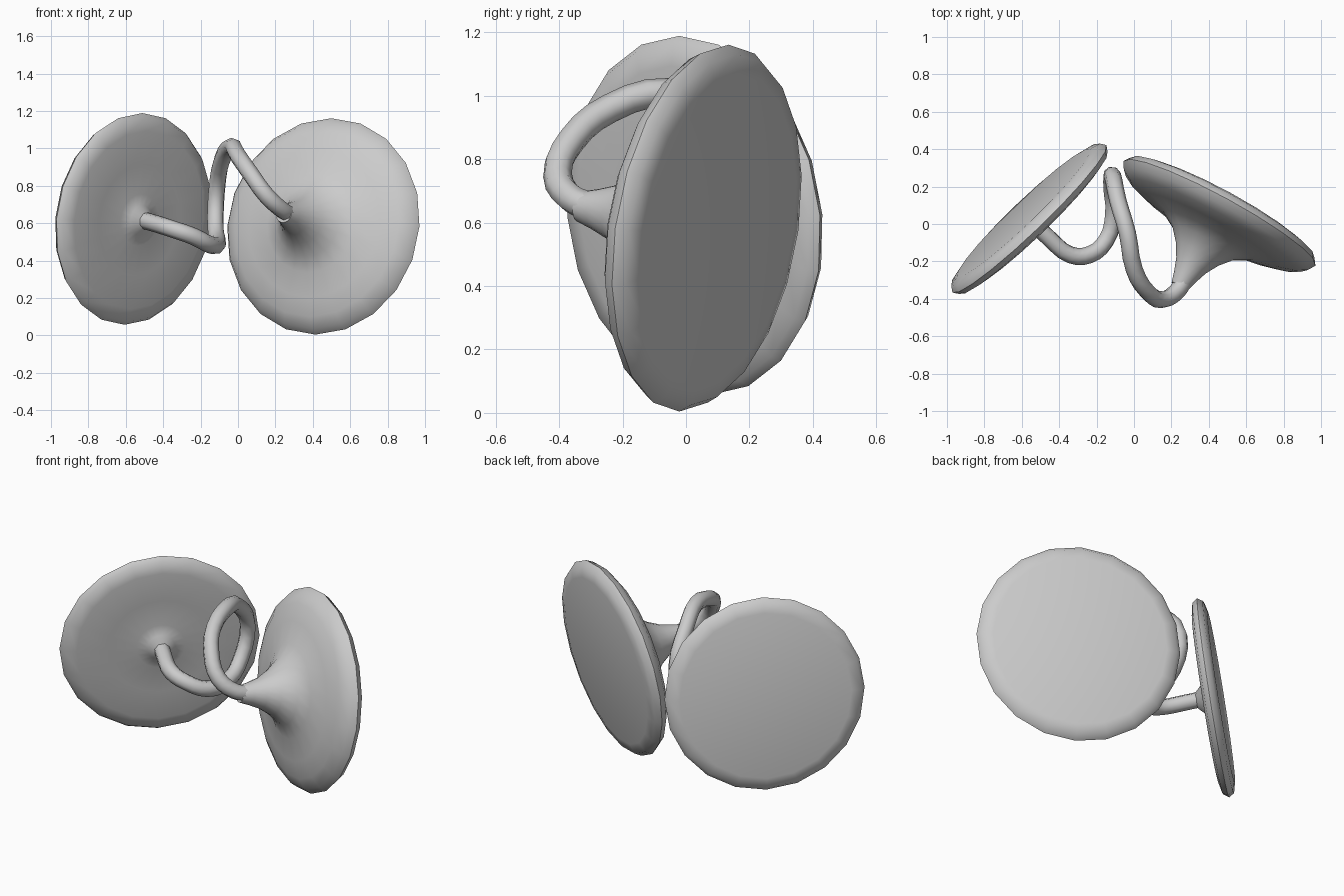
import bpy, bmesh, math
from mathutils import Vector

if "Cube" in bpy.data.objects:
    bpy.data.objects.remove(bpy.data.objects["Cube"])


def smooth(obj, angle=50):
    bpy.ops.object.select_all(action='DESELECT')
    obj.select_set(True)
    bpy.context.view_layer.objects.active = obj
    bpy.ops.object.shade_smooth_by_angle(angle=math.radians(angle))


def lathe(name, profile, centre, axis, sides=20):
    """Spin (radius, height) points about an axis through centre."""
    bm = bmesh.new()
    rings = []
    for r, h in profile:
        rings.append([bm.verts.new((r * math.cos(2 * math.pi * i / sides),
                                    r * math.sin(2 * math.pi * i / sides), h))
                      for i in range(sides)])
    for a, b in zip(rings, rings[1:]):
        for i in range(sides):
            j = (i + 1) % sides
            bm.faces.new((a[i], a[j], b[j], b[i]))
    bm.faces.new(rings[0][::-1])
    bm.faces.new(rings[-1])
    bmesh.ops.recalc_face_normals(bm, faces=bm.faces)
    mesh = bpy.data.meshes.new(name)
    bm.to_mesh(mesh)
    bm.free()
    obj = bpy.data.objects.new(name, mesh)
    bpy.context.collection.objects.link(obj)
    obj.location = centre
    obj.rotation_mode = 'QUATERNION'
    obj.rotation_quaternion = Vector(axis).to_track_quat('Z', 'Y')
    smooth(obj)
    return obj


# Right disc: flat back, domed front flaring into the stem
lathe("right_disc",
      [(0.5, 0), (0.56, 0.015), (0.585, 0.05), (0.56, 0.09), (0.5, 0.125),
       (0.4, 0.155), (0.27, 0.185), (0.19, 0.23), (0.13, 0.3), (0.09, 0.37),
       (0.065, 0.44), (0.048, 0.5)],
      (0.48, 0.1, 0.575), (-0.478, -0.878, 0.153))

# Left disc: thin, flat back, small point where the stem joins
lathe("left_disc",
      [(0.49, 0), (0.55, 0.015), (0.57, 0.045), (0.55, 0.075), (0.48, 0.09),
       (0.3, 0.09), (0.14, 0.092), (0.08, 0.105), (0.045, 0.14)],
      (-0.59, 0.06, 0.628), (0.69, -0.72, -0.12))

# Curled stem looping once between the discs
path = [(0.27, -0.3, 0.65), (0.23, -0.36, 0.675), (0.15, -0.405, 0.75),
        (0.07, -0.36, 0.86), (0.0, -0.24, 0.96), (-0.035, -0.05, 1.01),
        (-0.085, 0.12, 0.94), (-0.115, 0.26, 0.76), (-0.12, 0.2, 0.57),
        (-0.11, 0.05, 0.49), (-0.15, -0.09, 0.485), (-0.24, -0.165, 0.53),
        (-0.34, -0.165, 0.565), (-0.45, -0.08, 0.6), (-0.54, 0.01, 0.625)]
curve = bpy.data.curves.new("stem", 'CURVE')
curve.dimensions = '3D'
curve.bevel_depth = 0.046
curve.bevel_resolution = 2
curve.resolution_u = 3
curve.use_fill_caps = True
spline = curve.splines.new('BEZIER')
spline.bezier_points.add(len(path) - 1)
for point, co in zip(spline.bezier_points, path):
    point.co = co
    point.handle_left_type = point.handle_right_type = 'AUTO'
stem = bpy.data.objects.new("stem", curve)
bpy.context.collection.objects.link(stem)
bpy.ops.object.select_all(action='DESELECT')
stem.select_set(True)
bpy.context.view_layer.objects.active = stem
bpy.ops.object.convert(target='MESH')
smooth(bpy.context.object)
